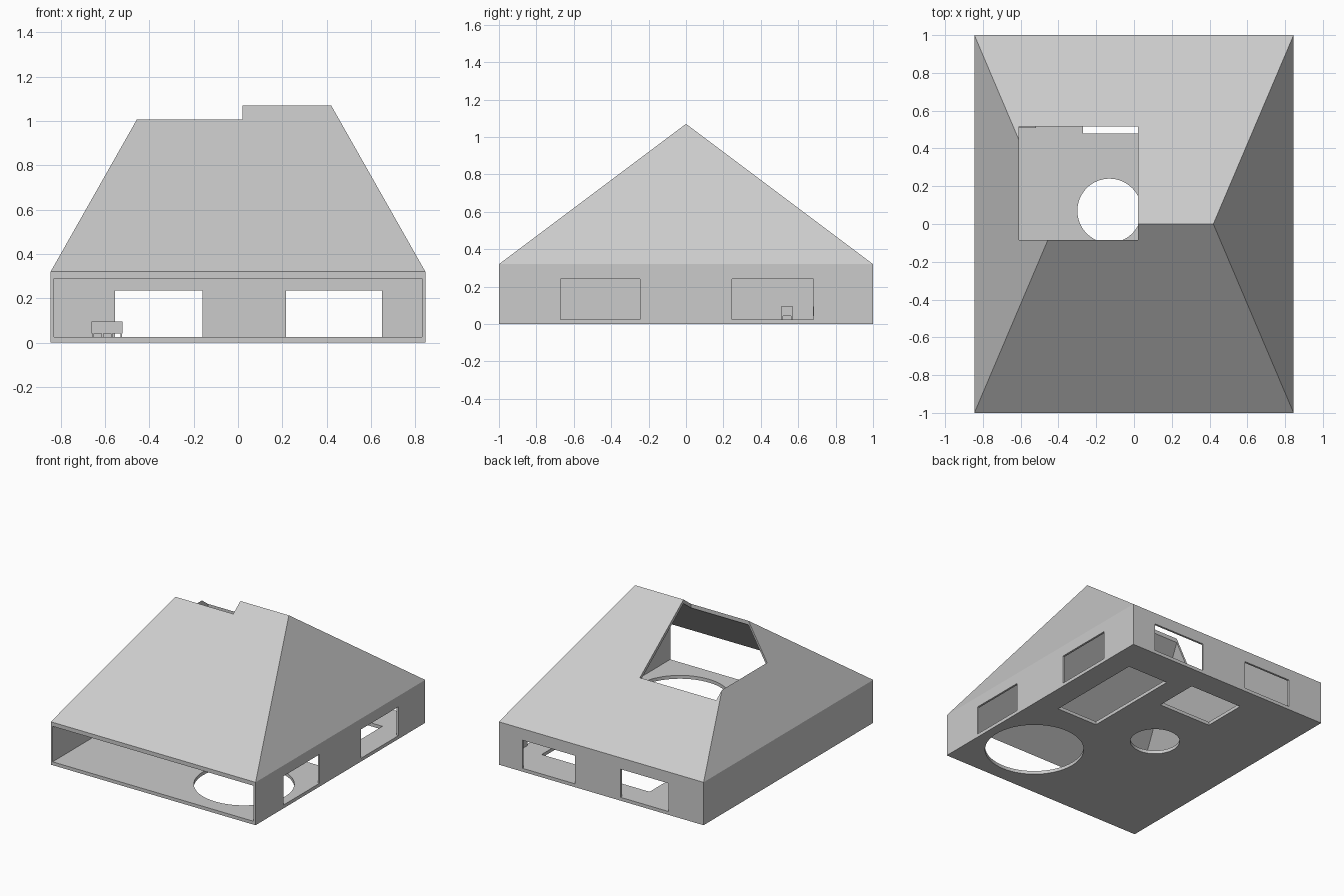
import bpy, bmesh

if "Cube" in bpy.data.objects:
    bpy.data.objects.remove(bpy.data.objects["Cube"])

HX, HY = 0.845, 1.0      # half footprint
FLOOR, EAVE, RIDGE = 0.025, 0.32, 1.07
RIDGE_X, DROP = 0.42, 0.03
WALL = 0.015


def finish(name, bm):
    bmesh.ops.recalc_face_normals(bm, faces=bm.faces)
    mesh = bpy.data.meshes.new(name)
    bm.to_mesh(mesh)
    bm.free()
    obj = bpy.data.objects.new(name, mesh)
    bpy.context.collection.objects.link(obj)
    return obj


def box(name, x, y, z):
    bm = bmesh.new()
    bmesh.ops.create_cube(bm, size=1)
    for v in bm.verts:
        v.co = [lo + (c + 0.5) * (hi - lo) for c, (lo, hi) in zip(v.co, (x, y, z))]
    return finish(name, bm)


def disc(name, x, y, r):
    bpy.ops.mesh.primitive_cylinder_add(vertices=64, radius=r, depth=0.2, location=(x, y, 0))
    obj = bpy.context.object
    obj.name = name
    return obj


def cut(target, cutters):
    for c in cutters:
        c.hide_render = True
        mod = target.modifiers.new("cut", 'BOOLEAN')
        mod.operation, mod.solver, mod.object = 'DIFFERENCE', 'EXACT', c
        bpy.context.view_layer.objects.active = target
        bpy.ops.object.modifier_apply(modifier=mod.name)
        bpy.data.objects.remove(c)


# Hollow hip roof: outer and inner skins joined by an eave rim
bm = bmesh.new()
skins = []
for d in (0, DROP):
    eaves = [bm.verts.new((sx * HX, sy * HY, EAVE - d))
             for sx, sy in ((-1, -1), (1, -1), (1, 1), (-1, 1))]
    left, right = [bm.verts.new((s * RIDGE_X, 0, RIDGE - d)) for s in (-1, 1)]
    a, b, c, e = eaves
    for f in ((a, b, right, left), (b, c, right), (c, e, left, right), (e, a, left)):
        bm.faces.new(f)
    skins.append(eaves)
for i in range(4):
    j = (i + 1) % 4
    bm.faces.new((skins[0][i], skins[0][j], skins[1][j], skins[1][i]))
roof = finish("roof", bm)
cut(roof, [box("roof_opening_cutter", (-0.61, 0.02), (-0.085, 0.515), (0.4, 1.3))])

# Floor slab with round and rectangular openings
floor = box("floor", (-HX, HX), (-HY, HY), (0, FLOOR))
cut(floor, [
    disc("large_hole_cutter", 0.435, -0.55, 0.34),
    disc("small_hole_cutter", -0.13, 0.07, 0.17),
    box("long_hole_cutter", (0.33, 0.67), (-0.015, 0.745), (-0.1, 0.1)),
    box("short_hole_cutter", (-0.27, 0.165), (0.48, 0.815), (-0.1, 0.1)),
])

# Walls: the front stays open, the left wall is solid
TOP = EAVE - DROP
box("left_wall", (-HX, WALL - HX), (-HY, HY), (FLOOR, TOP))
right_wall = box("right_wall", (HX - WALL, HX), (-HY, HY), (FLOOR, TOP))
back_wall = box("back_wall", (WALL - HX, HX - WALL), (HY - WALL, HY), (FLOOR, TOP))
cut(right_wall, [box("window_cutter", (0.7, 1), span, (0, 0.24))
                 for span in ((-0.67, -0.245), (0.245, 0.683))])
cut(back_wall, [box("window_cutter", span, (0.9, 1.1), (0, 0.235))
                for span in ((-0.555, -0.16), (0.217, 0.65))])

# Pair of small benches on short legs
for side, y0 in (("front", 0.508), ("rear", 0.678)):
    y1 = y0 + 0.065
    box(side + "_bench_seat", (-0.66, -0.52), (y0, y1), (0.042, 0.095))
    for x in (-0.657, -0.615, -0.573, -0.531):
        for y in (y0 + 0.003, y1 - 0.011):
            box(side + "_bench_leg", (x, x + 0.008), (y, y + 0.008), (FLOOR, 0.042))
